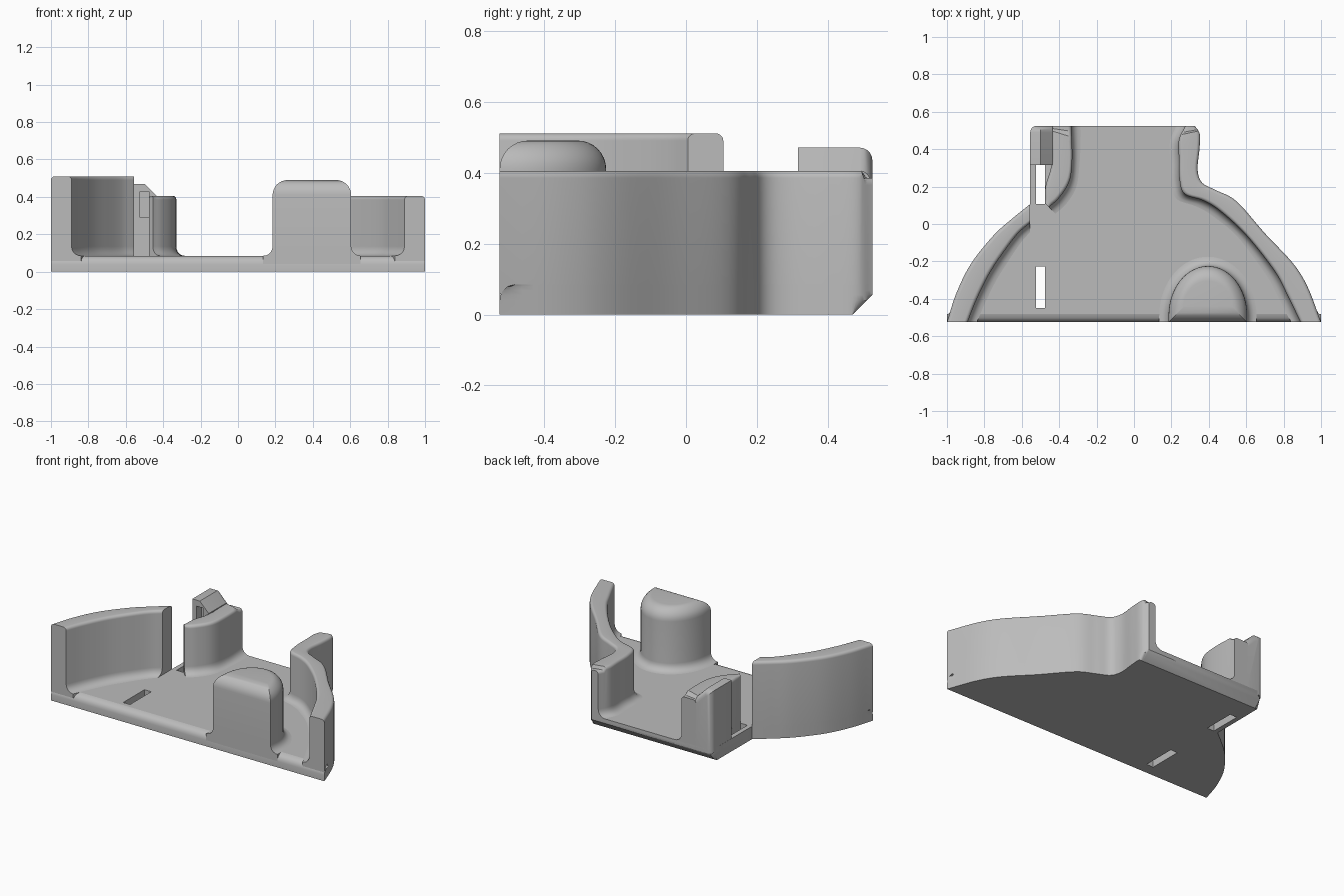
import bpy, bmesh, math
from mathutils import Vector

cube = bpy.data.objects.get("Cube")
if cube:
    bpy.data.objects.remove(cube)

grey = bpy.data.materials.new("plain_grey")
grey.use_nodes = True
COLOUR = (0.5, 0.5, 0.5, 1)
grey.diffuse_color = COLOUR
grey.node_tree.nodes["Principled BSDF"].inputs["Base Color"].default_value = COLOUR

FLOOR, FRONT, BACK, FILLET = 0.085, -0.525, 0.525, 0.05


def finish(bm, name, angle=35):
    bmesh.ops.recalc_face_normals(bm, faces=bm.faces)
    mesh = bpy.data.meshes.new(name)
    bm.to_mesh(mesh)
    bm.free()
    mesh.materials.append(grey)
    ob = bpy.data.objects.new(name, mesh)
    bpy.context.collection.objects.link(ob)
    bpy.ops.object.select_all(action='DESELECT')
    ob.select_set(True)
    bpy.context.view_layer.objects.active = ob
    bpy.ops.object.shade_smooth_by_angle(angle=math.radians(angle))
    return ob


def loft(rings, name):
    """Skin equal-length closed rings and cap both ends."""
    bm = bmesh.new()
    rows = [[bm.verts.new(p) for p in ring] for ring in rings]
    n = len(rows[0])
    for a, b in zip(rows, rows[1:]):
        for i in range(n):
            j = (i + 1) % n
            bm.faces.new((a[i], a[j], b[j], b[i]))
    bm.faces.new(rows[0])
    bm.faces.new(rows[-1][::-1])
    return finish(bm, name)


def smooth(points, steps=6):
    """Catmull-Rom curve through the points."""
    p = [Vector(q) for q in points]
    p = [2 * p[0] - p[1]] + p + [2 * p[-1] - p[-2]]
    out = []
    for a, b, c, d in zip(p, p[1:], p[2:], p[3:]):
        for s in range(steps):
            t = s / steps
            out.append(0.5 * (2 * b + (c - a) * t + (2 * a - 5 * b + 4 * c - d) * t * t
                              + (3 * b - a - 3 * c + d) * t ** 3))
    return out + [p[-2]]


def arc(cx, cz, r, start, end, steps=5):
    return [(cx + r * math.cos(math.radians(start + (end - start) * i / steps)),
             cz + r * math.sin(math.radians(start + (end - start) * i / steps)))
            for i in range(steps + 1)]


def wall(outer, inner, height, name):
    """Wall with a rounded rim and a fillet running onto the floor."""
    rings = []
    for o, i in zip(outer, inner):
        width = (i - o).length
        d = (i - o) / width
        r = min(0.02, width * 0.4)
        h = height - (0.02 if o.y > 0.5 else 0)
        section = ([(0, 0.058)] + arc(r, h - r, r, 180, 90) + arc(width - r, h - r, r, 90, 0)
                   + arc(width + FILLET, FLOOR + FILLET, FILLET, 180, 270)
                   + [(width + FILLET, 0.058)])
        rings.append([(o.x + d.x * u, o.y + d.y * u, z) for u, z in section])
    return loft(rings, name)


def cut(target, x0, x1, y0, y1, z0, z1):
    """Cut a rectangular opening."""
    bpy.ops.mesh.primitive_cube_add(size=1, location=((x0 + x1) / 2, (y0 + y1) / 2, (z0 + z1) / 2))
    box = bpy.context.object
    box.scale = (x1 - x0, y1 - y0, z1 - z0)
    box.hide_render = True
    mod = target.modifiers.new("opening", 'BOOLEAN')
    mod.operation, mod.solver, mod.object = 'DIFFERENCE', 'EXACT', box
    bpy.context.view_layer.objects.active = target
    bpy.ops.object.modifier_apply(modifier=mod.name)
    bpy.data.objects.remove(box)


# Paths of the curved side walls
left_outer = smooth([(-1, FRONT), (-.95, -.37), (-.87, -.21), (-.75, -.06), (-.65, .03), (-.557, .105)])
left_inner = smooth([(-.89, FRONT), (-.84, -.4), (-.77, -.26), (-.69, -.14), (-.62, -.05), (-.557, .005)])
right_outer = smooth([(1, FRONT), (.93, -.34), (.85, -.21), (.7, -.05), (.55, .12), (.44, .18),
                      (.365, .22), (.34, .29), (.35, .4), (.352, .48), (.325, BACK)])
right_inner = smooth([(.89, FRONT), (.82, -.38), (.75, -.25), (.6, -.06), (.46, .07), (.37, .125),
                      (.27, .16), (.243, .24), (.24, .35), (.24, .45), (.275, BACK)])

# Base plate: chamfered underneath at the back, rounded along the front
outline = left_outer + [Vector((-.555, .48)), Vector((-.54, .51)), Vector((-.51, BACK))] + right_outer[::-1]
levels = [(0, FRONT, .47), (.04, FRONT, .51), (.055, FRONT + .003, BACK),
          (.068, FRONT + .01, BACK), (.079, FRONT + .022, BACK), (FLOOR, FRONT + .045, BACK)]
base = loft([[(p.x, min(max(p.y, lo), hi), z) for p in outline] for z, lo, hi in levels], "base_plate")
for y0, y1 in ((-.45, -.228), (.108, .318)):
    cut(base, -.525, -.475, y0, y1, -.1, .2)

# Side walls
wall(left_outer, left_inner, 0.51, "left_hand_wall_tall")
wall(right_outer, right_inner, 0.405, "right_hand_wall_low")

# Curved low post at the back
post_outer = smooth([(-.475, .11), (-.473, .2), (-.44, .32), (-.44, .44), (-.44, BACK)])
post_inner = smooth([(-.455, .09), (-.4, .14), (-.345, .23), (-.33, .35), (-.335, BACK)])
wall(post_outer, post_inner, 0.405, "curved_post")

# Tall clip post with a sloped top
profile = [(-.555, .058), (-.555, .47), (-.5, .47), (-.435, .405), (-.43, .058)]
bm = bmesh.new()
front = [bm.verts.new((x, .315, z)) for x, z in profile]
back = [bm.verts.new((x, BACK, z)) for x, z in profile]
bm.faces.new(front)
bm.faces.new(back[::-1])
for i in range(len(profile)):
    j = (i + 1) % len(profile)
    bm.faces.new((front[i], front[j], back[j], back[i]))
rounded = [e for e in bm.edges if all(v.co.y > .5 for v in e.verts)
           and any(v.co.z > .42 for v in e.verts)]
bmesh.ops.bevel(bm, geom=rounded, offset=.035, segments=5, profile=.5, affect='EDGES')
clip = finish(bm, "clip_post")
cut(clip, -.525, -.475, .2, .37, .29, .43)

# Rounded front knob, flush with the front face
R = 0.08
knob_levels = ([(FILLET, .04)] + [(u, z) for u, z in arc(FILLET, FLOOR + FILLET, FILLET, 270, 180)]
               + [(u - R, z) for u, z in arc(0, .49 - R, R, 0, 90, 8)])
knob_rings = []
for grow, z in knob_levels:
    a, b, face_y = .21 + grow, .265 + grow, max(FRONT, FRONT - grow)
    cy = max(-.49, face_y + .005)
    b -= cy + .49
    ring = [(.395 + a * math.cos(math.pi * i / 32), cy + b * math.sin(math.pi * i / 32), z)
            for i in range(33)]
    knob_rings.append(ring + [(.395 - a, face_y, z), (.395 + a, face_y, z)])
loft(knob_rings, "front_knob")
